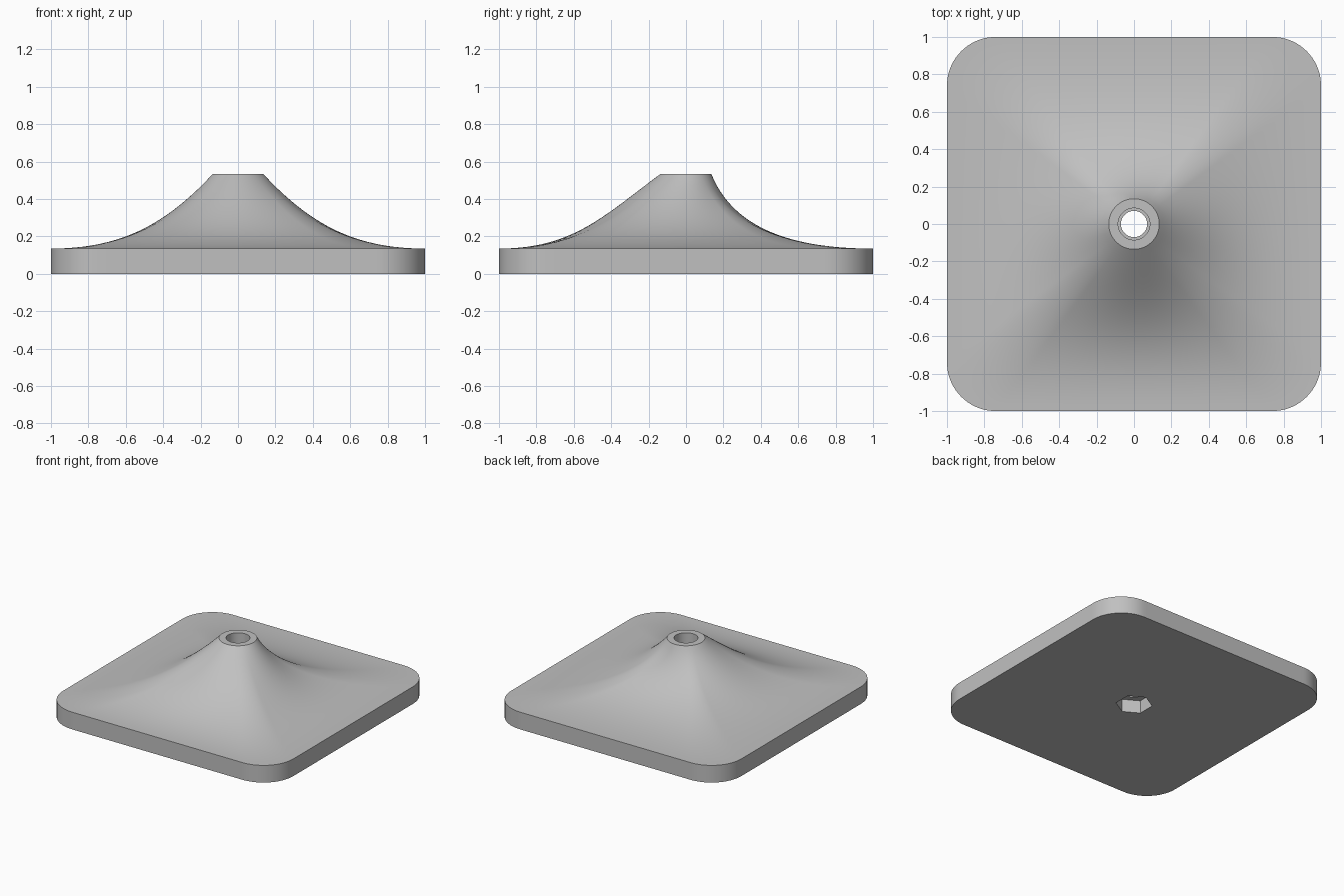
import bpy, bmesh, math

if "Cube" in bpy.data.objects:
    bpy.data.objects.remove(bpy.data.objects["Cube"])

N = 360                      # points around every ring
EDGE_Z, TOP_Z, TOP_R = 0.135, 0.535, 0.135
CORE = 0.74                  # centre of corner arcs
CORNER = 1 - CORE


def rounded_square(a):
    """Distance from the centre to a rounded square outline."""
    c, s = sorted((abs(math.cos(a)), abs(math.sin(a))), reverse=True)
    if s / c <= CORE:
        return 1 / c
    d = CORE * (c + s)
    return d + math.sqrt(d * d - 2 * CORE ** 2 + CORNER ** 2)


def hexagon(a):
    """Distance from the centre to the nut pocket outline."""
    t = (a + math.pi / 6) % (math.pi / 3) - math.pi / 6
    return 0.113 / math.cos(t)


def flare(t):
    """Radius and height on the flared surface, leaning towards the back."""
    def at(a):
        r0 = rounded_square(a)
        r1 = r0 - 0.46 * (r0 - TOP_R)
        drop = 0.265 + 0.045 * math.sin(a)
        r2 = TOP_R + drop * (0.88 - 0.48 * math.sin(a))
        w = ((1 - t) ** 3, 3 * t * (1 - t) ** 2, 3 * t * t * (1 - t), t ** 3)
        r = w[0] * r0 + w[1] * r1 + w[2] * r2 + w[3] * TOP_R
        z = (w[0] + w[1]) * EDGE_Z + w[2] * (TOP_Z - drop) + w[3] * TOP_Z
        return r, z
    return at


def level(radius, z):
    """Flat ring from a constant or an outline function."""
    return lambda a: (radius(a) if callable(radius) else radius, z)


# Closed cross-section: outer wall, flare, rim, bore, hexagonal pocket
rings = [level(rounded_square, 0)]
rings += [flare(i / 28) for i in range(29)]
rings += [level(0.085, TOP_Z), level(0.085, 0.30),
          level(0.07, 0.30), level(0.07, 0.10),
          level(hexagon, 0.10), level(hexagon, 0)]

bm = bmesh.new()
loops = []
for ring in rings:
    loop = []
    for k in range(N):
        a = 2 * math.pi * k / N
        r, z = ring(a)
        loop.append(bm.verts.new((r * math.cos(a), r * math.sin(a), z)))
    loops.append(loop)
for i, low in enumerate(loops):
    high = loops[(i + 1) % len(loops)]
    for k in range(N):
        j = (k + 1) % N
        bm.faces.new((low[k], low[j], high[j], high[k]))
bmesh.ops.recalc_face_normals(bm, faces=bm.faces)
mesh = bpy.data.meshes.new("flared_base")
bm.to_mesh(mesh)
bm.free()

# Plain grey part, smooth with crisp edges
base = bpy.data.objects.new("flared_base", mesh)
bpy.context.collection.objects.link(base)
grey = bpy.data.materials.new("grey")
grey.diffuse_color = (0.53, 0.53, 0.53, 1)
grey.use_nodes = True
grey.node_tree.nodes["Principled BSDF"].inputs["Base Color"].default_value = grey.diffuse_color
mesh.materials.append(grey)
bpy.context.view_layer.objects.active = base
base.select_set(True)
bpy.ops.object.shade_smooth_by_angle(angle=math.radians(30))
